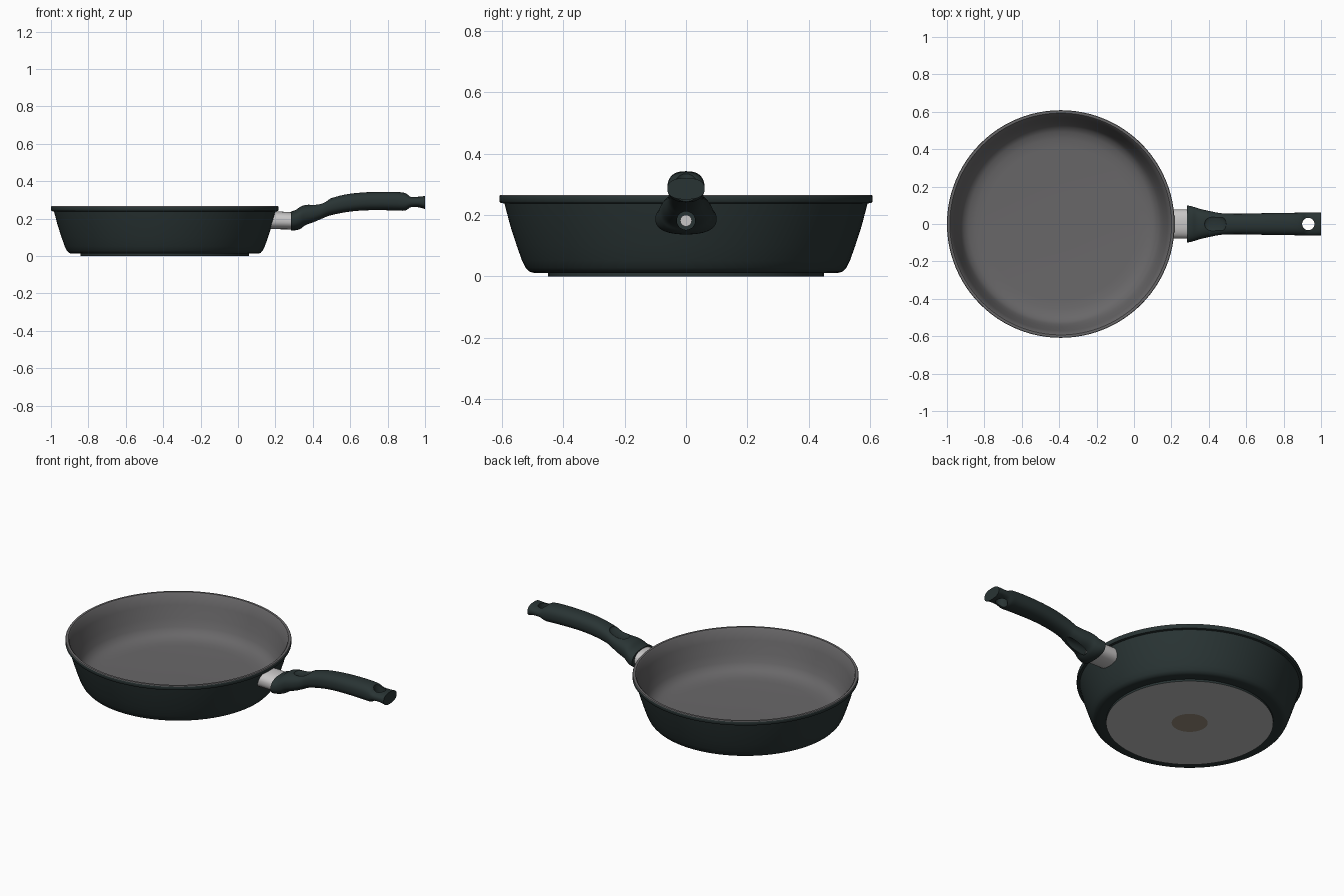
import bpy, bmesh, math
from mathutils import Vector

if "Cube" in bpy.data.objects:
    bpy.data.objects.remove(bpy.data.objects["Cube"])


def material(name, rgb):
    m = bpy.data.materials.new(name)
    m.diffuse_color = (*rgb, 1)
    m.use_nodes = True
    m.node_tree.nodes["Principled BSDF"].inputs["Base Color"].default_value = m.diffuse_color
    return m


DARK = material("dark green black", (0.022, 0.034, 0.034))
GREY = material("coating grey", (0.140, 0.136, 0.140))
BASE = material("base grey", (0.50, 0.50, 0.50))
BROWN = material("badge brown", (0.31, 0.26, 0.20))
STEEL = material("steel", (0.58, 0.57, 0.57))


def finish(bm, name, mats, angle=35):
    bmesh.ops.recalc_face_normals(bm, faces=bm.faces[:])
    me = bpy.data.meshes.new(name)
    bm.to_mesh(me)
    bm.free()
    ob = bpy.data.objects.new(name, me)
    bpy.context.collection.objects.link(ob)
    for m in mats:
        me.materials.append(m)
    smooth(ob, angle)
    return ob


def smooth(ob, angle=35):
    bpy.ops.object.select_all(action='DESELECT')
    ob.select_set(True)
    bpy.context.view_layer.objects.active = ob
    bpy.ops.object.shade_smooth_by_angle(angle=math.radians(angle))


def skin(bm, rings, mats=None):
    """Bridge consecutive vertex rings with quads."""
    n = len(rings[0])
    for k in range(len(rings) - 1):
        a, b = rings[k], rings[k + 1]
        for i in range(n):
            j = (i + 1) % n
            f = bm.faces.new((a[i], a[j], b[j], b[i]))
            f.material_index = mats[k] if mats else 0


def lathe(name, profile, mats, mat_ids, centre, n=96):
    """Revolve (radius, z) points; both ends are capped."""
    bm = bmesh.new()
    rings = [[bm.verts.new((centre[0] + r * math.cos(2 * math.pi * i / n),
                            centre[1] + r * math.sin(2 * math.pi * i / n), z))
              for i in range(n)] for r, z in profile]
    skin(bm, rings, mat_ids)
    bm.faces.new(rings[0]).material_index = mat_ids[0]
    bm.faces.new(rings[-1]).material_index = mat_ids[-1]
    return finish(bm, name, mats)


def spline(pts, steps):
    """Catmull-Rom interpolation of tuples."""
    v = [Vector(p) for p in pts]
    v = [v[0]] + v + [v[-1]]
    out = []
    for k in range(1, len(v) - 2):
        p0, p1, p2, p3 = v[k - 1:k + 3]
        for s in range(steps):
            t = s / steps
            out.append(0.5 * (2 * p1 + (p2 - p0) * t + (2 * p0 - 5 * p1 + 4 * p2 - p3) * t * t
                              + (3 * p1 - p0 - 3 * p2 + p3) * t ** 3))
    return out + [v[-1]]


def loft(name, sections, mat, power=2.0, slant=(0, 0), n=40):
    """Superellipse sections (x, z_bottom, z_top, half_width) along x."""
    bm = bmesh.new()
    rings = []
    for k, (x, zb, zt, w) in enumerate(sections):
        ring = []
        for i in range(n):
            a = 2 * math.pi * i / n
            c, s = math.cos(a), math.sin(a)
            y = w * math.copysign(abs(c) ** (2 / power), c)
            dz = (zt - zb) / 2 * math.copysign(abs(s) ** (2 / power), s)
            sl = slant[0] if k == 0 else slant[1] if k == len(sections) - 1 else 0
            ring.append(bm.verts.new((x + dz * sl, y, (zb + zt) / 2 + dz)))
        rings.append(ring)
    skin(bm, rings)
    bm.faces.new(rings[0])
    bm.faces.new(rings[-1])
    return finish(bm, name, [mat])


def cut(ob, cutter):
    cutter.hide_render = True
    cutter.data.materials.clear()
    cutter.data.materials.append(DARK)
    mod = ob.modifiers.new("cut", 'BOOLEAN')
    mod.operation = 'DIFFERENCE'
    mod.solver = 'EXACT'
    mod.object = cutter
    bpy.context.view_layer.objects.active = ob
    bpy.ops.object.modifier_apply(modifier=mod.name)
    bpy.data.objects.remove(cutter, do_unlink=True)


PAN = (-0.3915, 0)

# pan body: underside, outer wall, rolled rim, coated rim top and inside
under = [(0.03, 0), (0.097, 0), (0.45, 0), (0.45, 0.012), (0.497, 0.012)]
outer = [(0.512, 0.016), (0.523, 0.028), (0.535, 0.052), (0.552, 0.10),
         (0.573, 0.165), (0.588, 0.222), (0.592, 0.238)]
rim = [(0.605, 0.240), (0.6085, 0.245), (0.6085, 0.262)]
inner = [(0.606, 0.266), (0.593, 0.266), (0.587, 0.260), (0.571, 0.20), (0.551, 0.13),
         (0.536, 0.085), (0.520, 0.058), (0.493, 0.041), (0.455, 0.032), (0.41, 0.029),
         (0.05, 0.028)]
prof = under + outer + rim + inner
ids = [2, 3] + [0] * (len(under) + len(outer) + len(rim) - 3) + [1] * len(inner)
lathe("pan_body", prof, [DARK, GREY, BROWN, BASE], ids[:len(prof) - 1], PAN)

# steel ferrule between pan wall and handle
loft("ferrule", [(0.185, 0.143, 0.238, 0.076), (0.22, 0.143, 0.238, 0.077),
                 (0.31, 0.142, 0.232, 0.078)], STEEL, 2.4, (0.3, 0))

# handle: flared collar, curved grip, dipped tip
sections = [
    (0.284, 0.137, 0.238, 0.100), (0.31, 0.138, 0.247, 0.094), (0.335, 0.146, 0.264, 0.087),
    (0.36, 0.163, 0.272, 0.079), (0.41, 0.180, 0.278, 0.068), (0.45, 0.198, 0.286, 0.060),
    (0.49, 0.216, 0.306, 0.056), (0.57, 0.233, 0.328, 0.055), (0.66, 0.243, 0.339, 0.057),
    (0.76, 0.245, 0.343, 0.059), (0.85, 0.243, 0.342, 0.060), (0.895, 0.243, 0.336, 0.061),
    (0.925, 0.258, 0.319, 0.061), (0.965, 0.260, 0.317, 0.061), (1.0, 0.251, 0.321, 0.061)]
handle = loft("handle", spline(sections, 5), DARK, 2.4)

# hanging hole
bpy.ops.mesh.primitive_cylinder_add(vertices=40, radius=0.033, depth=0.4, location=(0.932, 0, 0.29))
cut(handle, bpy.context.object)
# thumb dish on top
bpy.ops.mesh.primitive_uv_sphere_add(segments=40, ring_count=20, radius=1,
                                     location=(0.435, 0, 0.290), rotation=(0, -0.25, 0))
bpy.context.object.scale = (0.06, 0.053, 0.018)
cut(handle, bpy.context.object)
# screw pocket under the collar
bpy.ops.mesh.primitive_cylinder_add(vertices=32, radius=0.030, depth=0.16,
                                    location=(0.398, 0, 0.182), rotation=(0, math.pi / 2, 0))
cut(handle, bpy.context.object)
smooth(handle)

# screw head inside the pocket
bpy.ops.mesh.primitive_cylinder_add(vertices=24, radius=0.019, depth=0.02,
                                    location=(0.316, 0, 0.182), rotation=(0, math.pi / 2, 0))
screw = bpy.context.object
screw.name = "screw"
screw.data.materials.append(STEEL)
smooth(screw)
